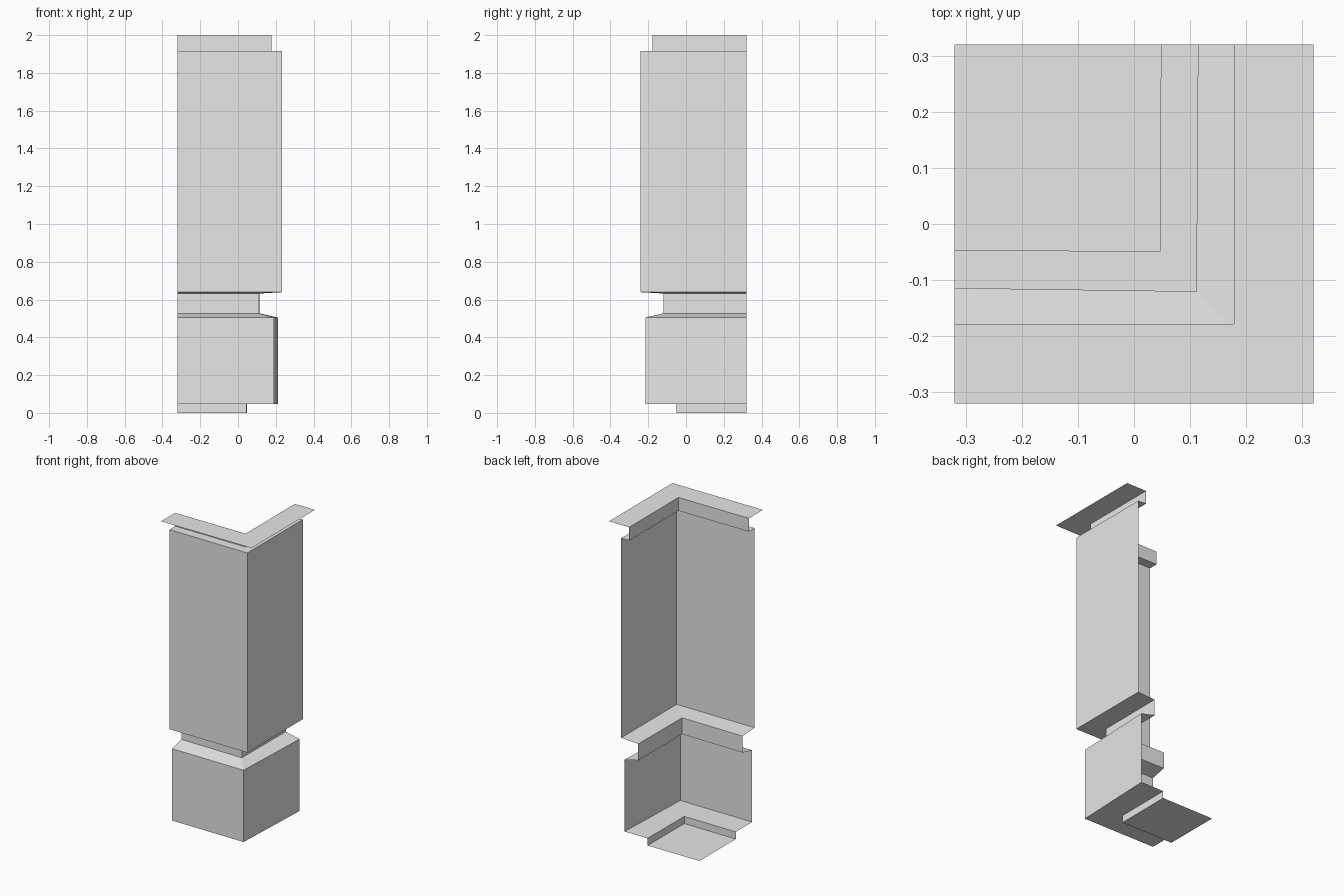
import bpy
import bmesh

cube = bpy.data.objects.get("Cube")
if cube:
    bpy.data.objects.remove(cube, do_unlink=True)

stone = bpy.data.materials.new("plain grey")
stone.use_nodes = True
GREY = (0.8, 0.8, 0.8, 1)
stone.diffuse_color = GREY
stone.node_tree.nodes["Principled BSDF"].inputs["Base Color"].default_value = GREY

EDGE = 0.32  # open ends of both wings: x = -EDGE and y = EDGE


def ring(z, left_y, corner_x, corner_y, right_x):
    """Corner outline: left end, outer corner, right end."""
    return [(-EDGE, left_y, z), (corner_x, corner_y, z), (right_x, EDGE, z)]


def even(z, d):
    return ring(z, -d, d, -d, d)


def plinth(z):
    return ring(z, -0.046, 0.046, -0.049, 0.048)


def block(z):
    return ring(z, -0.211, 0.19, -0.215, 0.211)


def neck(z):
    return ring(z, -0.114, 0.111, -0.12, 0.114)


def shaft(z):
    return ring(z, -0.236, 0.234, -0.24, 0.234)


def shell(name, rings, floor=False):
    """Loft the rings into an open corner shell, optionally closed below."""
    bm = bmesh.new()
    rows = [[bm.verts.new(p) for p in r] for r in rings]
    for a, b in zip(rows, rows[1:]):
        for i in range(2):
            bm.faces.new((a[i], a[i + 1], b[i + 1], b[i]))
    if floor:
        left, corner, right = rows[0]
        back = bm.verts.new((-EDGE, EDGE, rings[0][0][2]))
        bm.faces.new((left, back, right, corner))
    mesh = bpy.data.meshes.new(name)
    bm.to_mesh(mesh)
    bm.free()
    mesh.materials.append(stone)
    obj = bpy.data.objects.new(name, mesh)
    bpy.context.collection.objects.link(obj)
    return obj


# Small plinth with a closed floor and the ledge above it
shell("plinth", [plinth(0), plinth(0.046), block(0.046)], floor=True)
# Lower block with its sloping shoulder
shell("lower_block", [block(0.046), block(0.505), neck(0.527)])
# Recessed neck and the underside of the shaft
shell("neck", [neck(0.527), neck(0.632), shaft(0.639)])
# Tall shaft with its top ledge
shell("shaft", [shaft(0.639), shaft(1.915), even(1.915, 0.178)])
# Upper collar and the flat projecting rim
shell("top_rim", [even(1.915, 0.178), even(2, 0.178), even(2, EDGE)])
